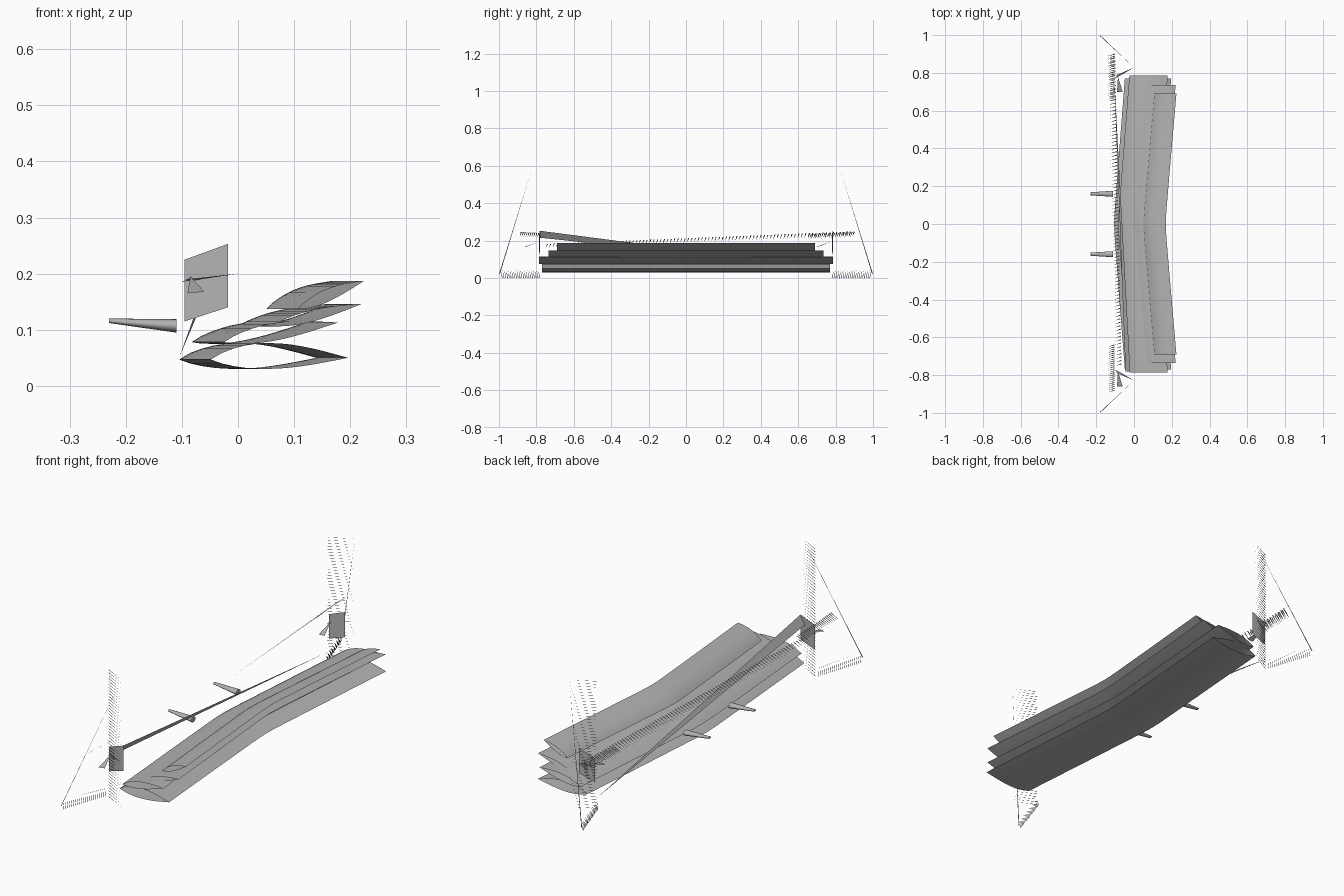
import bpy, bmesh, math
from mathutils import Vector

cube = bpy.data.objects.get("Cube")
if cube:
    bpy.data.objects.remove(cube)

grey = bpy.data.materials.new("mid_grey")
grey.use_nodes = True
grey.diffuse_color = (0.45, 0.45, 0.45, 1)
grey.node_tree.nodes["Principled BSDF"].inputs["Base Color"].default_value = (0.45, 0.45, 0.45, 1)


def make(name, polys, smooth=False):
    """Object from a list of polygons, with shared corners welded."""
    bm = bmesh.new()
    for poly in polys:
        bm.faces.new([bm.verts.new(p) for p in poly])
    bmesh.ops.remove_doubles(bm, verts=bm.verts, dist=0.00001)
    if smooth:
        bmesh.ops.recalc_face_normals(bm, faces=bm.faces)
    mesh = bpy.data.meshes.new(name)
    bm.to_mesh(mesh)
    bm.free()
    mesh.materials.append(grey)
    ob = bpy.data.objects.new(name, mesh)
    bpy.context.collection.objects.link(ob)
    if smooth:
        bpy.ops.object.select_all(action="DESELECT")
        ob.select_set(True)
        bpy.context.view_layer.objects.active = ob
        bpy.ops.object.shade_smooth_by_angle(angle=math.radians(40))
    return ob


def loft(rings):
    """Quads between neighbouring closed rings."""
    n = len(rings[0])
    return [(a[i], a[(i + 1) % n], b[(i + 1) % n], b[i])
            for a, b in zip(rings, rings[1:]) for i in range(n)]


def aerofoil(lead, trail, up, down, steps=12):
    """Closed section in x and z between leading and trailing edge."""
    def side(t, bulge):
        camber = bulge * math.sin(math.pi * t ** 0.8)
        return (lead[0] + (trail[0] - lead[0]) * t,
                lead[1] + (trail[1] - lead[1]) * t + camber)
    top = [side(i / steps, up) for i in range(steps + 1)]
    low = [side(i / steps, -down) for i in range(steps - 1, 0, -1)]
    return top + low


def wing(name, lead, trail, up, down, half, sweep):
    section = aerofoil(lead, trail, up, down)
    rings = []
    for f in (-1, -0.55, -0.13, -0.06, 0, 0.06, 0.13, 0.55, 1):
        shift = sweep * (math.hypot(f, 0.06) - 0.06)
        rings.append([(x + shift, f * half, z) for x, z in section])
    make(name, loft(rings), smooth=True)


# Four stacked swept wing elements, hollow and open at the tips
wing("main_plane", (-0.105, 0.047), (0.14, 0.05), 0.028, 0.018, 0.77, 0.06)
wing("second_flap", (-0.083, 0.078), (0.12, 0.113), 0.018, 0.013, 0.785, 0.062)
wing("third_flap", (0.0, 0.107), (0.16, 0.146), 0.010, 0.010, 0.735, 0.064)
wing("top_flap", (0.05, 0.137), (0.168, 0.187), 0.013, 0.010, 0.69, 0.06)

# Tapered mounting pylons
for side, y in (("right", -0.16), ("left", 0.16)):
    rings = []
    for x, z, ry, rz in ((-0.23, 0.116, 0.008, 0.004), (-0.11, 0.107, 0.016, 0.012)):
        rings.append([(x, y + ry * math.cos(a), z + rz * math.sin(a))
                      for a in (i * math.tau / 16 for i in range(16))])
    make(side + "_pylon", loft(rings) + [rings[0], rings[1]], smooth=True)

# End plates and the loose slivers around them
for side, s in (("right", -1), ("left", 1)):
    make(side + "_end_plate", [[(-0.095, s * 0.78, 0.115), (-0.018, s * 0.785, 0.14),
                                (-0.018, s * 0.785, 0.253), (-0.095, s * 0.78, 0.225)]])

    # tall stack of flat slivers
    stack = []
    for i in range(44):
        z = 0.57 * i / 43
        stack.append([(-0.1, s * 0.775, z), (-0.095, s * 0.781, z), (0, s * 0.828, z)])
    make(side + "_sliver_stack", stack)

    # comb of teeth leading outward along the ground
    comb = []
    for i in range(22):
        t = i / 22
        x, y = -0.11 - 0.07 * t, 0.78 + 0.21 * t
        comb.append([(x, s * y, 0.0), (x, s * (y + 0.004), 0.0), (x, s * (y + 0.01), 0.045)])
    make(side + "_ground_comb", comb)

    # stay from the comb tip to the top of the stack
    make(side + "_stay", [[(-0.18, s, 0.02), (-0.18, s * 0.995, 0.02), (0, s * 0.828, 0.57)]])

    # short rungs beside the plate
    rungs = []
    for i in range(24):
        y = s * (0.65 + 0.25 * i / 24)
        z = 0.22 + 0.012 * i / 24
        rungs.append([(-0.138, y, z - 0.012), (-0.102, y + 0.012, z + 0.014),
                      (-0.102, y + 0.006, z + 0.014)])
    make(side + "_rungs", rungs)

    # small dark fins on the plate
    inner = -0.86 if s < 0 else 0.70
    make(side + "_fin", [[(-0.09, inner, 0.165), (-0.06, inner, 0.168), (-0.085, s * 0.78, 0.195)],
                         [(-0.1, s * 0.77, 0.185), (-0.09, s * 0.79, 0.19), (0, s * 0.828, 0.2)]])

# Long diagonal strip between the two ends
make("diagonal_strip", [[(-0.105, 0.78, 0.05), (-0.02, -0.78, 0.252), (-0.045, -0.78, 0.215)]])

# Rising ladder of thin rungs across the span
ladder = []
for i in range(90):
    t = i / 89
    p = Vector((-0.08, -0.75, 0.172)).lerp(Vector((-0.12, 0.89, 0.235)), t)
    w = 0.014 + 0.006 * t
    ladder.append([(p.x - w, p.y, p.z - w * 0.7), (p.x + w, p.y + 0.006, p.z + w * 0.7),
                   (p.x + w, p.y + 0.012, p.z + w * 0.7)])
make("rung_ladder", ladder)
